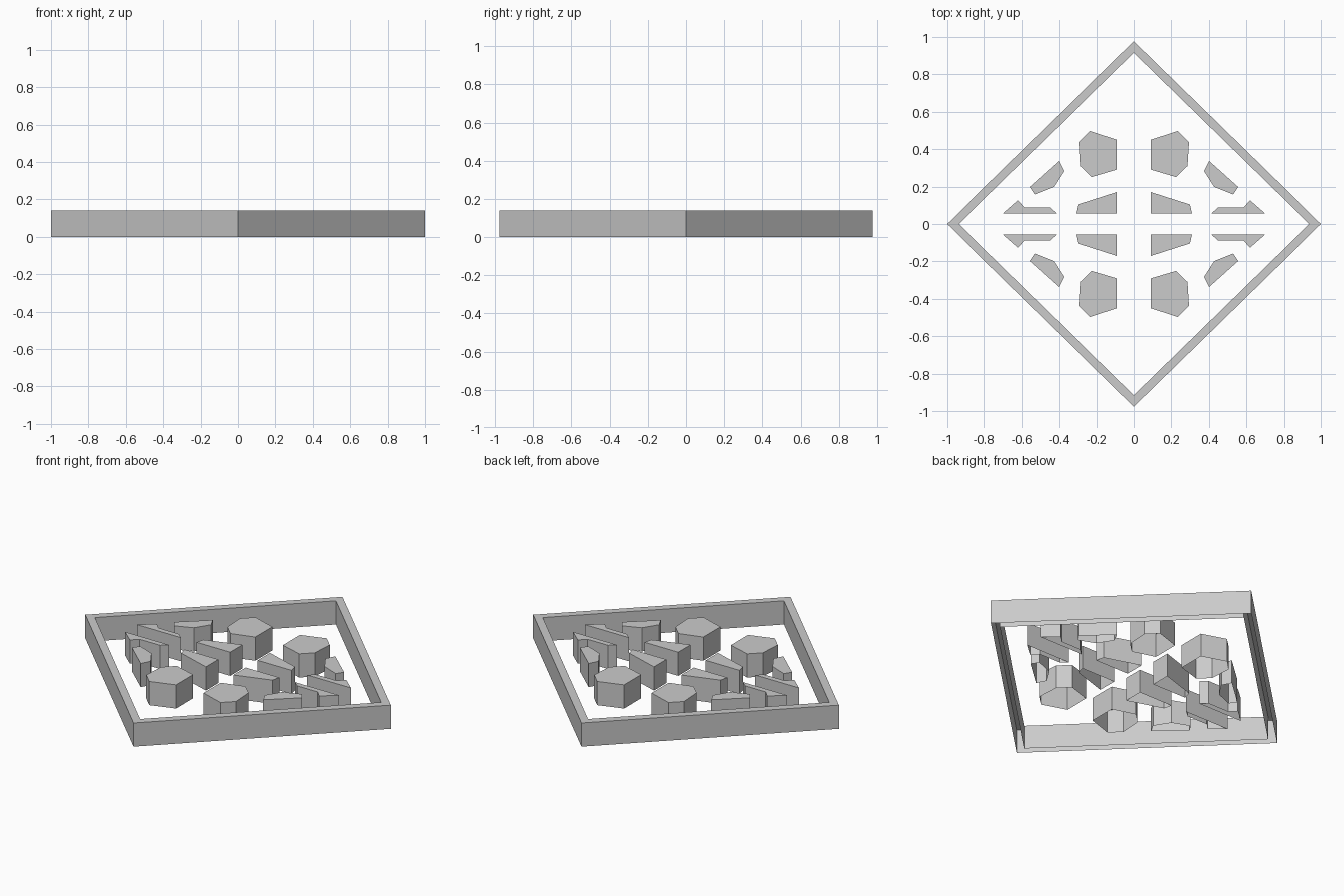
import bpy
import bmesh

if "Cube" in bpy.data.objects:
    bpy.data.objects.remove(bpy.data.objects["Cube"])

H = 0.14                # common height of frame and blocks
FX, FY = 1.0, 0.977     # outer half diagonals of the frame
INNER = 0.937           # inner / outer ratio of the frame


def finish(name, bm):
    bmesh.ops.recalc_face_normals(bm, faces=bm.faces[:])
    mesh = bpy.data.meshes.new(name)
    bm.to_mesh(mesh)
    bm.free()
    obj = bpy.data.objects.new(name, mesh)
    bpy.context.collection.objects.link(obj)
    return obj


def add_shell(bm, outline):
    """Prism with a top cap and walls, open underneath."""
    low = [bm.verts.new((x, y, 0)) for x, y in outline]
    high = [bm.verts.new((x, y, H)) for x, y in outline]
    bm.faces.new(high)
    for i in range(len(outline)):
        j = (i + 1) % len(outline)
        bm.faces.new((low[i], low[j], high[j], high[i]))


# Diamond frame: outer wall, inner wall and top rim, open underneath
bm = bmesh.new()
rings = []
for k, z in ((1, 0), (1, H), (INNER, H), (INNER, 0)):
    a, b = FX * k, FY * k
    rings.append([bm.verts.new((x, y, z))
                  for x, y in ((a, 0), (0, b), (-a, 0), (0, -b))])
for r0, r1 in zip(rings, rings[1:]):
    for i in range(4):
        j = (i + 1) % 4
        bm.faces.new((r0[i], r0[j], r1[j], r1[i]))
finish("diamond_frame", bm)

# Block outlines in one quadrant, repeated in all four
blocks = {
    "large_block": [(0.09, 0.45), (0.233, 0.497), (0.294, 0.438),
                    (0.286, 0.31), (0.225, 0.251), (0.09, 0.291)],
    "corner_block": [(0.401, 0.337), (0.556, 0.198), (0.529, 0.158),
                     (0.428, 0.198), (0.374, 0.283)],
    "wedge_block": [(0.09, 0.171), (0.299, 0.104), (0.31, 0.056),
                    (0.09, 0.056)],
    "notched_block": [(0.412, 0.056), (0.449, 0.088), (0.583, 0.088),
                      (0.62, 0.126), (0.70, 0.056)],
}
sides = {"back_right": (1, 1), "back_left": (-1, 1),
         "front_right": (1, -1), "front_left": (-1, -1)}
for name, outline in blocks.items():
    for side, (sx, sy) in sides.items():
        bm = bmesh.new()
        pts = [(x * sx, y * sy) for x, y in outline]
        # keep the winding consistent (top facing up) after mirroring
        add_shell(bm, pts[::-1] if sx * sy > 0 else pts)
        finish(f"{name}_{side}", bm)
